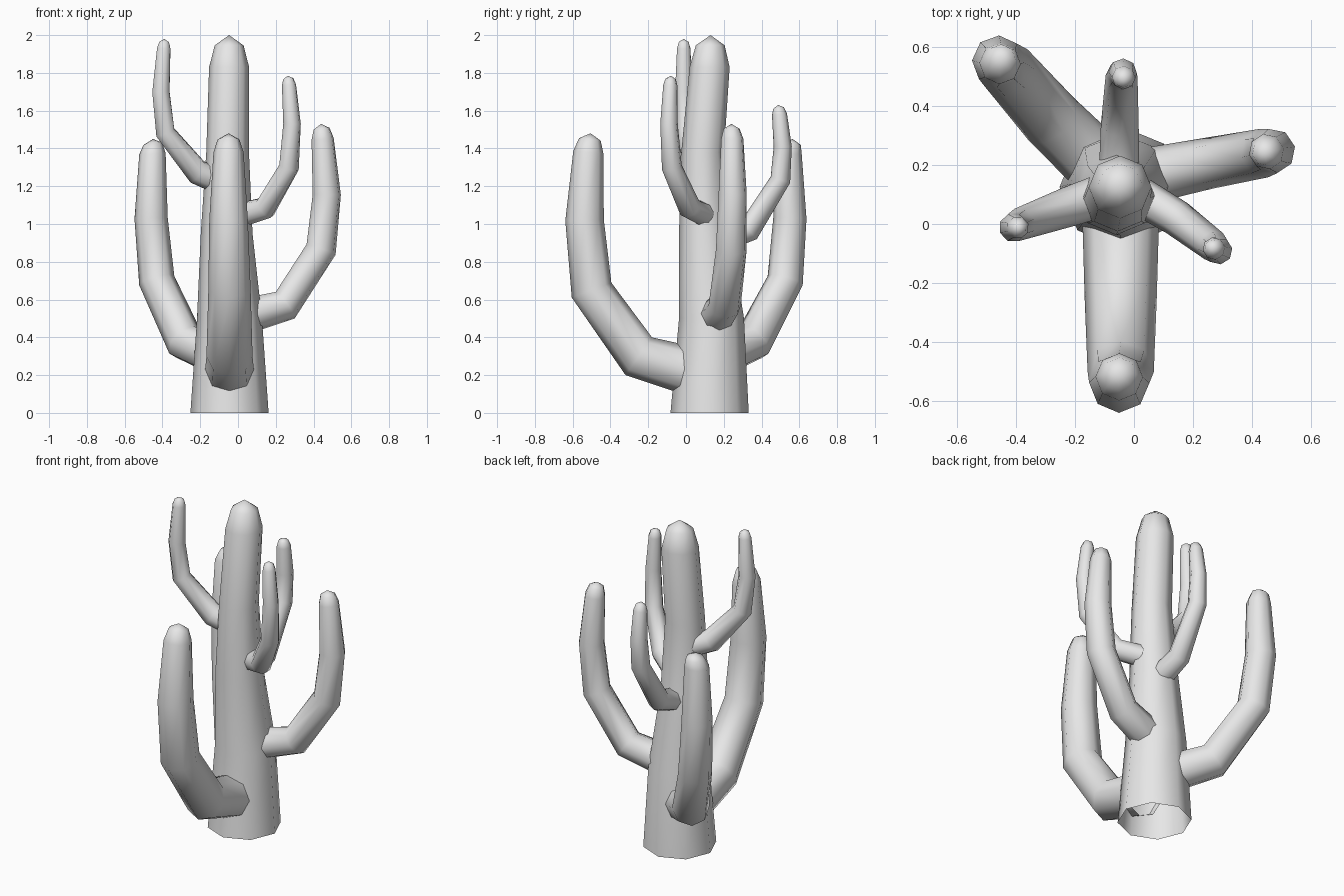
import bpy, bmesh, math
from mathutils import Vector

cube = bpy.data.objects.get("Cube")
if cube:
    bpy.data.objects.remove(cube, do_unlink=True)

SIDES = 8

grey = bpy.data.materials.new("plain grey")
grey.use_nodes = True
grey.diffuse_color = (0.8, 0.8, 0.8, 1)
grey.node_tree.nodes["Principled BSDF"].inputs["Base Color"].default_value = (0.8, 0.8, 0.8, 1)


def stem(name, path, tip):
    """Sweep a ring along (x, y, z, radius) stations and close it with a domed tip."""
    centres = [Vector(p[:3]) for p in path]
    radii = [p[3] for p in path]
    tip = Vector(tip)
    # dome ring between the last station and the tip
    centres.append(centres[-1].lerp(tip, 0.68))
    radii.append(radii[-1] * 0.72)
    line = centres + [tip]

    # side axis stays level and square to the direction the stem leans
    lean = line[-2] - line[0]
    side = Vector((-lean.y, lean.x, 0))
    side = side.normalized() if side.length > 0.15 else Vector((1, 0, 0))

    bm = bmesh.new()
    rings = []
    for i, (c, r) in enumerate(zip(centres, radii)):
        before = (c - line[i - 1]).normalized() if i else Vector()
        along = (before + (line[i + 1] - c).normalized()).normalized()
        if name == "trunk":
            along = Vector((0, 0, 1))
        across = along.cross(side).normalized()
        ring = []
        for k in range(SIDES):
            a = math.tau * k / SIDES
            ring.append(bm.verts.new(c + r * (math.cos(a) * side + math.sin(a) * across)))
        rings.append(ring)
    for low, high in zip(rings, rings[1:]):
        for k in range(SIDES):
            n = (k + 1) % SIDES
            bm.faces.new((low[k], low[n], high[n], high[k]))
    top = bm.verts.new(tip)
    for k in range(SIDES):
        bm.faces.new((rings[-1][k], rings[-1][(k + 1) % SIDES], top))
    bmesh.ops.recalc_face_normals(bm, faces=bm.faces)

    mesh = bpy.data.meshes.new(name)
    bm.to_mesh(mesh)
    bm.free()
    mesh.materials.append(grey)
    obj = bpy.data.objects.new(name, mesh)
    bpy.context.collection.objects.link(obj)
    bpy.ops.object.select_all(action="DESELECT")
    obj.select_set(True)
    bpy.context.view_layer.objects.active = obj
    bpy.ops.object.shade_smooth_by_angle(angle=math.radians(60))


# Main trunk, open underneath
stem("trunk", [(-.045, .125, 0, .207), (-.045, .135, .5, .172), (-.06, .1, .95, .137),
               (-.055, .088, 1.38, .113), (-.047, .125, 1.83, .106)], (-.047, .13, 2))

# Three thick lower arms
stem("lower_front_arm", [(-.045, .03, .22, .13), (-.045, -.25, .3, .122), (-.045, -.5, .65, .112),
                         (-.05, -.537, 1.02, .102), (-.05, -.517, 1.38, .08)], (-.05, -.505, 1.48))
stem("lower_left_arm", [(.03, .16, .51, .095), (.25, .205, .57, .087), (.44, .24, .865, .083),
                        (.47, .247, 1.155, .076), (.448, .245, 1.45, .06)], (.44, .24, 1.53))
stem("lower_back_right_arm", [(-.1, .18, .3, .11), (-.28, .355, .375, .105), (-.43, .525, .7, .096),
                              (-.46, .55, 1.03, .088), (-.453, .543, 1.37, .07)], (-.45, .565, 1.45))

# Three slim upper arms
stem("upper_right_arm", [(-.1, .1, 1.23, .072), (-.215, .06, 1.275, .068), (-.385, 0, 1.485, .055),
                         (-.408, -.012, 1.7, .049), (-.393, -.012, 1.93, .038)], (-.39, -.012, 1.98))
stem("upper_front_left_arm", [(.02, .095, 1.05, .065), (.145, .02, 1.085, .062), (.27, -.075, 1.3, .054),
                              (.286, -.09, 1.53, .047), (.27, -.083, 1.735, .038)], (.265, -.08, 1.785))
stem("upper_back_arm", [(-.05, .19, .92, .068), (-.048, .335, .97, .064), (-.042, .5, 1.235, .054),
                        (-.038, .512, 1.41, .048), (-.035, .495, 1.58, .04)], (-.035, .488, 1.63))
